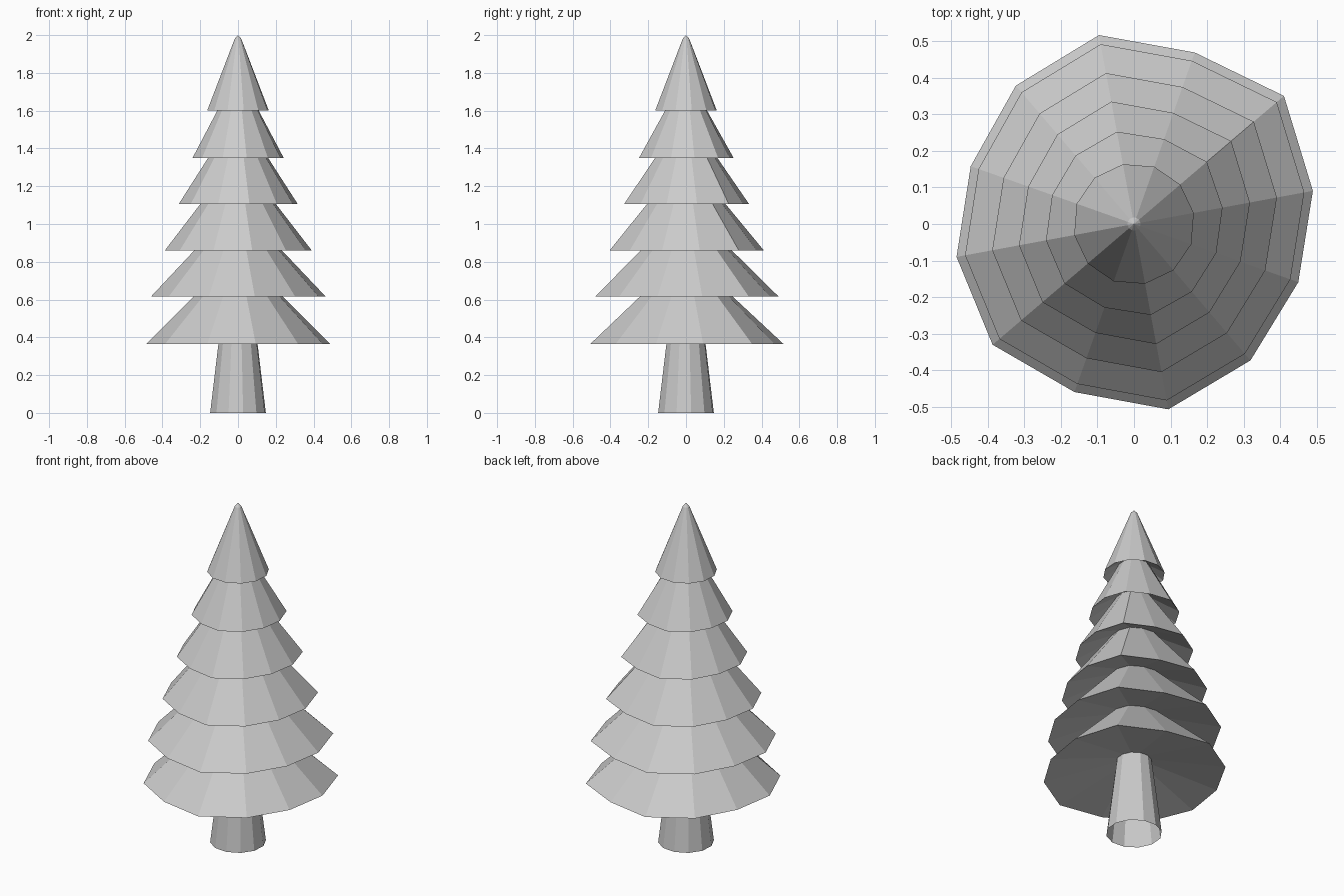
import bpy
import math

cube = bpy.data.objects.get("Cube")
if cube:
    bpy.data.objects.remove(cube, do_unlink=True)

SIDES = 12
START = math.radians(10.5)
# Hand-cut irregularity of each corner, counter-clockwise
UNEVEN = [0, .084, 0, .056, 0, -.048, -.008, .022, -.02, .036, -.014, -.042]

grey = bpy.data.materials.new("light grey")
grey.use_nodes = True
grey.diffuse_color = (0.6, 0.6, 0.6, 1)
grey.node_tree.nodes["Principled BSDF"].inputs["Base Color"].default_value = (0.6, 0.6, 0.6, 1)


def lathe(name, rings, tip=None):
    """Skin rings of (radius, height, unevenness), optionally closed by a tip."""
    verts, faces = [], []
    for radius, z, k in rings:
        for i in range(SIDES):
            a = START + math.tau * i / SIDES
            r = radius * (1 + k * UNEVEN[i])
            verts.append((r * math.cos(a), r * math.sin(a), z))
    for j in range(len(rings) - 1):
        for i in range(SIDES):
            n = (i + 1) % SIDES
            lo, hi = j * SIDES, (j + 1) * SIDES
            faces.append((lo + i, lo + n, hi + n, hi + i))
    if tip is not None:
        verts.append((0, 0, tip))
        last = (len(rings) - 1) * SIDES
        for i in range(SIDES):
            faces.append((last + i, last + (i + 1) % SIDES, len(verts) - 1))
    mesh = bpy.data.meshes.new(name)
    mesh.from_pydata(verts, [], faces)
    mesh.materials.append(grey)
    obj = bpy.data.objects.new(name, mesh)
    bpy.context.collection.objects.link(obj)
    return obj


# Tapered trunk, open underneath
lathe("trunk", [(0.15, 0, 0), (0.095, 0.45, 0)])

# Skirts of foliage: rim radius, rim height, unevenness
rims = [(0.497, 0.365, 1), (0.473, 0.615, 1), (0.397, 0.86, 1),
        (0.322, 1.105, 1), (0.246, 1.35, 0.75), (0.166, 1.6, 0)]
# Necks where each skirt's hollow underside meets the part below
necks = [(0.095, 0.45, 0), (0.15, 0.705, 0.5), (0.145, 0.955, 0.5),
         (0.13, 1.2, 0.5), (0.1, 1.445, 0.4), (0.085, 1.65, 0)]

for i, rim in enumerate(rims[:-1]):
    lathe(f"foliage_tier_{i + 1}", [necks[i], rim, necks[i + 1]])

# Top cone with a small blunted tip
lathe("foliage_top", [necks[-1], rims[-1], (0.018, 1.98, 0)], tip=2.0)
